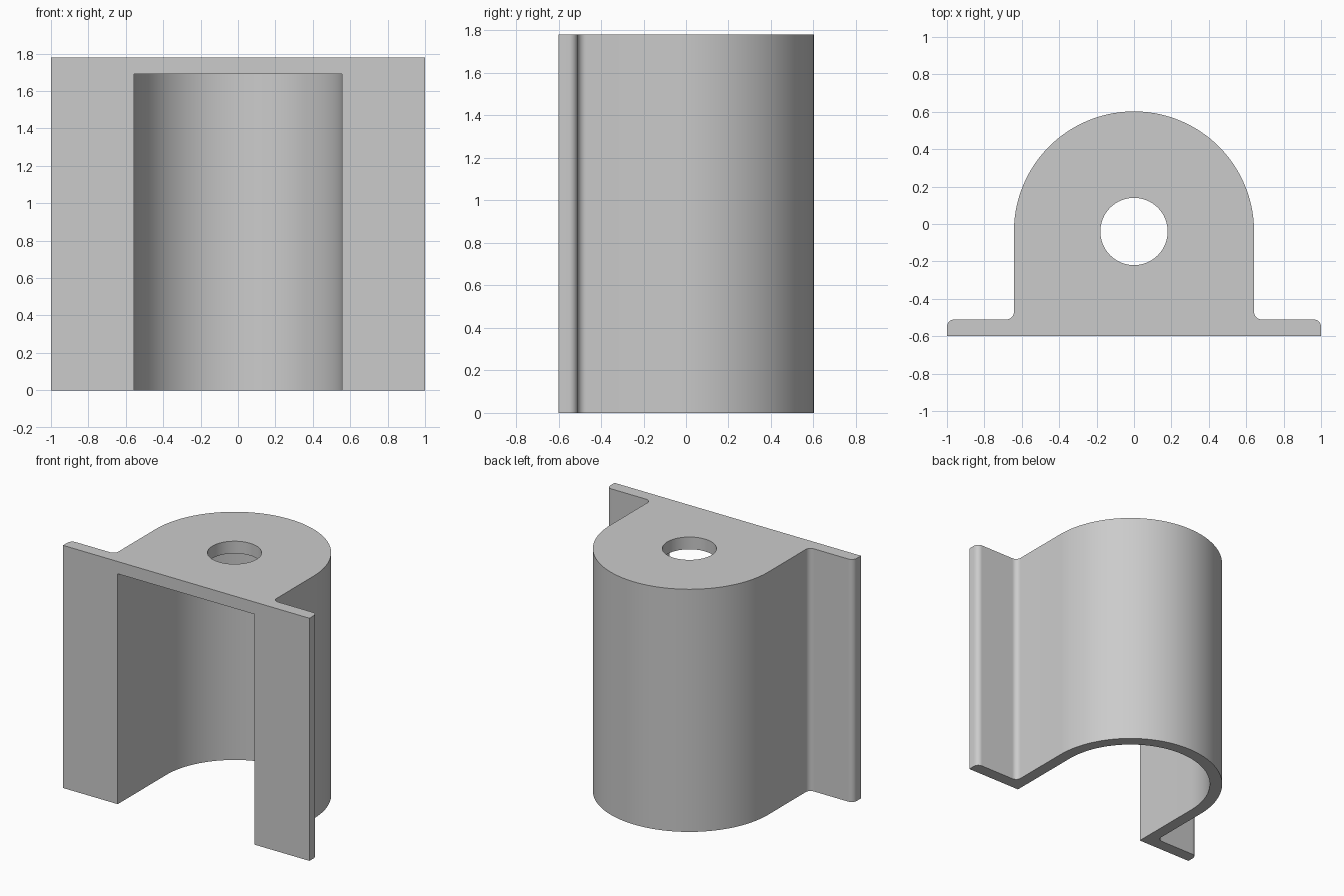
import bpy, bmesh
from math import radians, cos, sin

cube = bpy.data.objects.get("Cube")
if cube:
    bpy.data.objects.remove(cube, do_unlink=True)

HEIGHT, ROOF = 1.78, 0.09
FRONT, FLANGE_BACK, AXIS_Y = -0.6, -0.51, -0.04
OUTER, INNER, HOLE, FILLET = 0.642, 0.556, 0.18, 0.04

grey = bpy.data.materials.new("light_grey")
grey.use_nodes = True
colour = (0.6, 0.6, 0.6, 1)
grey.diffuse_color = colour
grey.node_tree.nodes["Principled BSDF"].inputs["Base Color"].default_value = colour


def arc(cx, cy, r, start, end, steps):
    angles = [radians(start + (end - start) * i / steps) for i in range(steps + 1)]
    return [(cx + r * cos(a), cy + r * sin(a)) for a in angles]


def prism(name, outline, z0, z1):
    bm = bmesh.new()
    face = bm.faces.new([bm.verts.new((x, y, z0)) for x, y in outline])
    grown = bmesh.ops.extrude_face_region(bm, geom=[face])["geom"]
    bmesh.ops.translate(bm, vec=(0, 0, z1 - z0),
                        verts=[g for g in grown if isinstance(g, bmesh.types.BMVert)])
    bmesh.ops.recalc_face_normals(bm, faces=bm.faces)
    mesh = bpy.data.meshes.new(name)
    bm.to_mesh(mesh)
    bm.free()
    mesh.materials.append(grey)
    obj = bpy.data.objects.new(name, mesh)
    bpy.context.collection.objects.link(obj)
    return obj


# Half outline: rounded flange tip, then filleted inner corner
half = [(1, FRONT)]
half += arc(1 - FILLET, FLANGE_BACK - FILLET, FILLET, 0, 90, 8)
half += arc(OUTER + FILLET, FLANGE_BACK + FILLET, FILLET, 270, 180, 8)
crown = arc(0, AXIS_Y, OUTER, 0, 180, 72)
outline = half + crown + [(-x, y) for x, y in reversed(half)]
bracket = prism("flanged_housing", outline, 0, HEIGHT)

# Arched cavity open at the front and bottom, and round hole in the roof
cavity = [(INNER, FRONT - 0.2)] + arc(0, AXIS_Y, INNER, 0, 180, 72) + [(-INNER, FRONT - 0.2)]
cutters = [
    prism("cavity_cutter", cavity, -0.2, HEIGHT - ROOF),
    prism("hole_cutter", arc(0, AXIS_Y, HOLE, 0, 360, 64)[:-1], HEIGHT - 0.3, HEIGHT + 0.2),
]
bpy.ops.object.select_all(action="DESELECT")
bpy.context.view_layer.objects.active = bracket
bracket.select_set(True)
for cutter in cutters:
    cutter.hide_render = True
    mod = bracket.modifiers.new(cutter.name, "BOOLEAN")
    mod.operation = "DIFFERENCE"
    mod.solver = "EXACT"
    mod.object = cutter
    bpy.ops.object.modifier_apply(modifier=mod.name)
    bpy.data.objects.remove(cutter, do_unlink=True)

bpy.ops.object.shade_smooth_by_angle(angle=radians(30))
